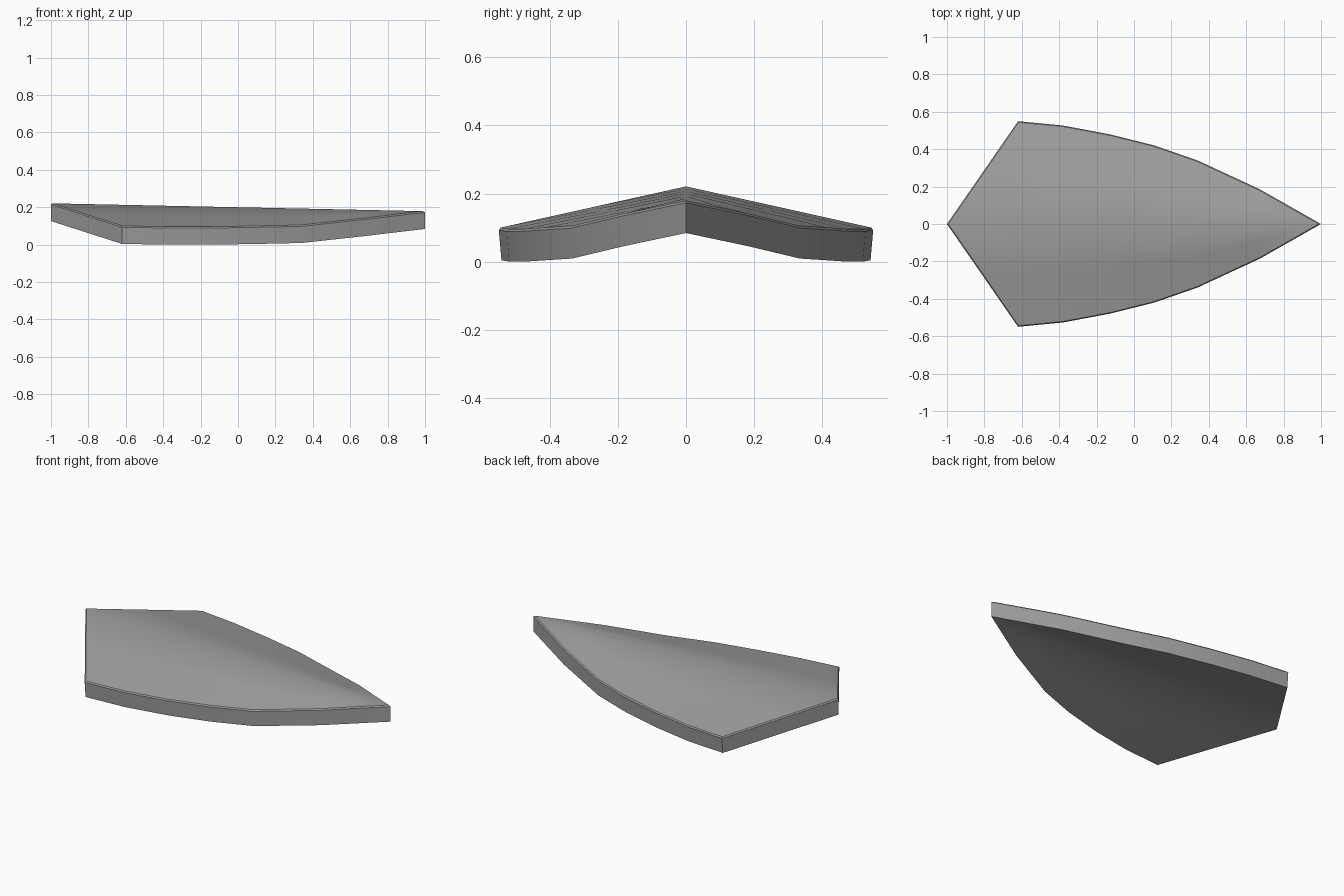
import bpy
import bmesh
import math
from mathutils import Vector

default = bpy.data.objects.get("Cube")
if default:
    bpy.data.objects.remove(default, do_unlink=True)

# Plain grey finish
grey = bpy.data.materials.new("mid_grey")
grey.use_nodes = True
color = (0.35, 0.35, 0.35, 1)
grey.diffuse_color = color
grey.node_tree.nodes["Principled BSDF"].inputs["Base Color"].default_value = color

# Outer rim of one half, from the rear corner to the pointed tip
rim = [(-0.62, 0.55, 0.10), (-0.38, 0.527, 0.096), (-0.13, 0.48, 0.096),
       (0.11, 0.42, 0.10), (0.34, 0.34, 0.105), (0.67, 0.187, 0.141), (1, 0, 0.18)]
ridge_back, ridge_tip = Vector((-1, 0, 0.222)), Vector((1, 0, 0.18))
THICKNESS = 0.095
SPREAD = (-1, -0.5, 0, 0.5, 1)


def shell_point(i, s):
    """Point across the roofed surface: s = 0 on the ridge, +-1 on the rim."""
    ridge = ridge_back.lerp(ridge_tip, i / (len(rim) - 1))
    p = ridge.lerp(Vector(rim[i]), abs(s))
    p.y = math.copysign(p.y, s)
    return p


# Upper and lower skins
bm = bmesh.new()
rows = range(len(rim))
top = [[bm.verts.new(shell_point(i, s)) for s in SPREAD] for i in rows]
low = [[bm.verts.new((v.co.x, v.co.y * 0.985, v.co.z - THICKNESS)) for v in row] for row in top]
last = len(SPREAD) - 1
for i in rows[:-1]:
    for j in range(last):
        for skin in (top, low):
            bm.faces.new((skin[i][j], skin[i + 1][j], skin[i + 1][j + 1], skin[i][j + 1]))

# Side walls around the outline
outline = [(0, j) for j in range(last)] + [(i, last) for i in rows[:-1]]
outline += [(i, 0) for i in reversed(rows)]
for (a, b), (c, d) in zip(outline, outline[1:]):
    bm.faces.new((top[a][b], top[c][d], low[c][d], low[a][b]))
bmesh.ops.remove_doubles(bm, verts=bm.verts, dist=0.0001)
bmesh.ops.recalc_face_normals(bm, faces=bm.faces)

# Fine chamfer on the upper rim
upper_rim = [e for e in bm.edges if e.calc_face_angle(0) > 0.9
             and any(f.normal.z > 0.7 for f in e.link_faces)]
bmesh.ops.bevel(bm, geom=upper_rim, offset=0.006, segments=1,
                affect='EDGES', clamp_overlap=True)

mesh = bpy.data.meshes.new("curved_plate")
bm.to_mesh(mesh)
bm.free()
mesh.materials.append(grey)
plate = bpy.data.objects.new("curved_plate", mesh)
bpy.context.collection.objects.link(plate)

# Smooth skin with crisp outline
low_z = min(v.co.z for v in mesh.vertices)
plate.location.z = -low_z
bpy.ops.object.select_all(action='DESELECT')
plate.select_set(True)
bpy.context.view_layer.objects.active = plate
bpy.ops.object.shade_smooth_by_angle(angle=math.radians(32))
